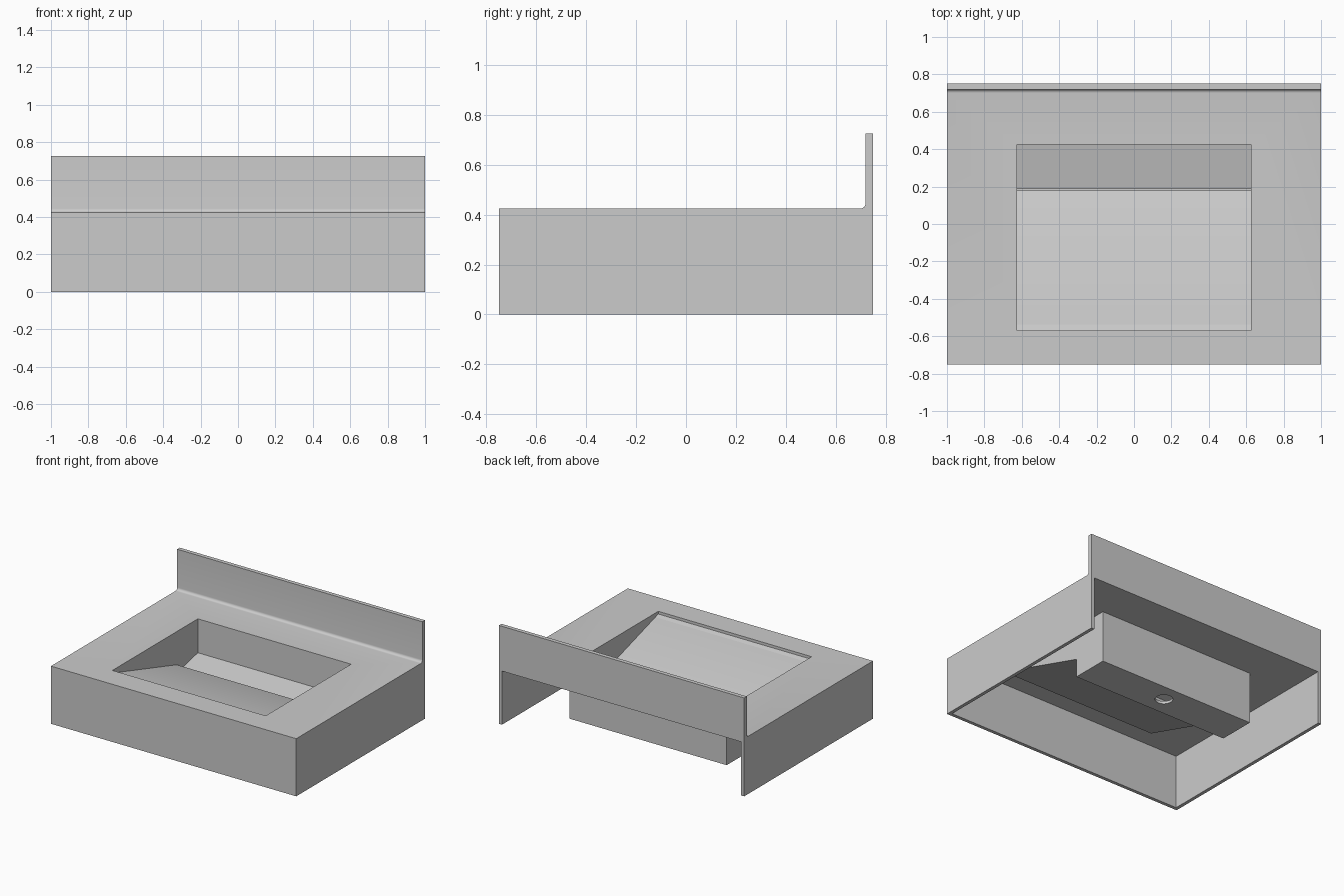
import bpy, bmesh
from math import sin, cos, pi

if "Cube" in bpy.data.objects:
    bpy.data.objects.remove(bpy.data.objects["Cube"])


def prism(name, pts, half_x):
    """Extrude a (y, z) profile symmetrically along x."""
    bm = bmesh.new()
    face = bm.faces.new([bm.verts.new((-half_x, y, z)) for y, z in pts])
    ext = bmesh.ops.extrude_face_region(bm, geom=[face])
    verts = [g for g in ext["geom"] if isinstance(g, bmesh.types.BMVert)]
    bmesh.ops.translate(bm, verts=verts, vec=(2 * half_x, 0, 0))
    bmesh.ops.recalc_face_normals(bm, faces=bm.faces)
    me = bpy.data.meshes.new(name)
    bm.to_mesh(me)
    bm.free()
    ob = bpy.data.objects.new(name, me)
    bpy.context.collection.objects.link(ob)
    return ob


def cut(ob, *cutters):
    """Subtract the cutters from an object and apply."""
    bpy.context.view_layer.objects.active = ob
    for c in cutters:
        m = ob.modifiers.new("cut", 'BOOLEAN')
        m.operation = 'DIFFERENCE'
        m.solver = 'EXACT'
        m.object = c
        bpy.ops.object.modifier_apply(modifier=m.name)


TOP, SLAB, T = 0.425, 0.395, 0.025

# Cutters: open underside, bowl interior, drain hole
underside = prism("underside_cutter",
                  [(-0.75 + T, -0.1), (0.9, -0.1), (0.9, SLAB), (-0.75 + T, SLAB)], 1 - T)
bowl = prism("bowl_cutter",
             [(-0.57, 0.5), (-0.57, 0.405), (0.18, 0.18),
              (0.18, 0.035), (0.425, 0.035), (0.425, 0.5)], 0.625)
bpy.ops.mesh.primitive_cylinder_add(vertices=32, radius=0.06, depth=0.1,
                                    location=(0, 0.31, 0.02))
drain = bpy.context.object
drain.name = "drain_cutter"

# Countertop with aprons and coved backsplash
r = 0.02
cove = [(0.70 + r * sin(a), TOP + r - r * cos(a))
        for a in (i * pi / 12 for i in range(7))]
counter = prism("countertop",
                [(-0.75, 0), (-0.75, TOP)] + cove +
                [(0.72, 0.725), (0.75, 0.725), (0.75, 0)], 1)
cut(counter, underside, bowl)

# Basin shell: sloping ramp falling into a rear trough
basin = prism("basin",
              [(-0.585, SLAB), (-0.585, 0.385), (0.165, 0.15),
               (0.165, 0.015), (0.44, 0.015), (0.44, SLAB)], 0.64)
cut(basin, bowl, drain)

# Sloped plate hiding the drain
prism("drain_cover",
      [(0.425, 0.175), (0.425, 0.155), (0.187, 0.10), (0.187, 0.12)], 0.625)

for c in (underside, bowl, drain):
    bpy.data.objects.remove(c)

# Smooth the cove only
bpy.ops.object.select_all(action='DESELECT')
counter.select_set(True)
basin.select_set(True)
bpy.context.view_layer.objects.active = counter
bpy.ops.object.shade_smooth_by_angle(angle=pi / 6)
